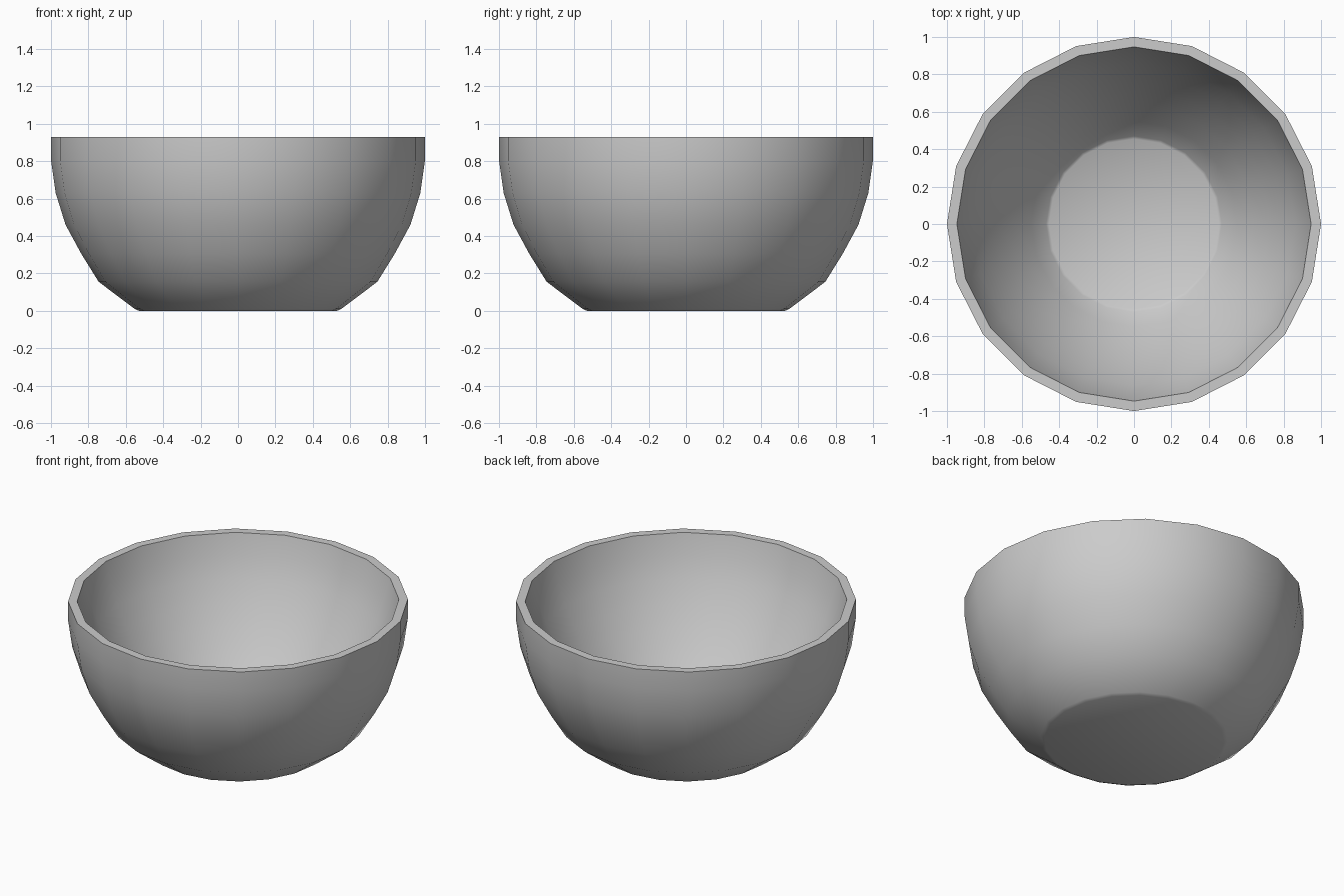
import bpy
import bmesh
from math import cos, sin, pi, radians

if "Cube" in bpy.data.objects:
    bpy.data.objects.remove(bpy.data.objects["Cube"])

SIDES = 20

# Outer wall from foot to rim, then inner wall from rim to floor (radius, height)
outer = [(0.53, 0.0), (0.552, 0.01), (0.745, 0.155), (0.838, 0.305),
         (0.922, 0.46), (0.975, 0.63), (1.0, 0.805), (1.0, 0.93)]
inner = [(0.947, 0.93), (0.915, 0.80), (0.863, 0.67), (0.80, 0.54), (0.725, 0.41),
         (0.64, 0.28), (0.55, 0.16), (0.47, 0.06), (0.455, 0.05)]

bm = bmesh.new()
rings = [[bm.verts.new((r * cos(2 * pi * i / SIDES), r * sin(2 * pi * i / SIDES), z))
          for i in range(SIDES)] for r, z in outer + inner]

# Walls and rim
for a, b in zip(rings, rings[1:]):
    for i in range(SIDES):
        j = (i + 1) % SIDES
        bm.faces.new((a[i], a[j], b[j], b[i]))

# Underside and inner floor
bm.faces.new(rings[0][::-1])
bm.faces.new(rings[-1])

mesh = bpy.data.meshes.new("bowl")
bm.to_mesh(mesh)
bm.free()
bowl = bpy.data.objects.new("bowl", mesh)
bpy.context.collection.objects.link(bowl)

# Smooth walls with a crisp rim
bpy.context.view_layer.objects.active = bowl
bowl.select_set(True)
bpy.ops.object.shade_smooth_by_angle(angle=radians(35))
